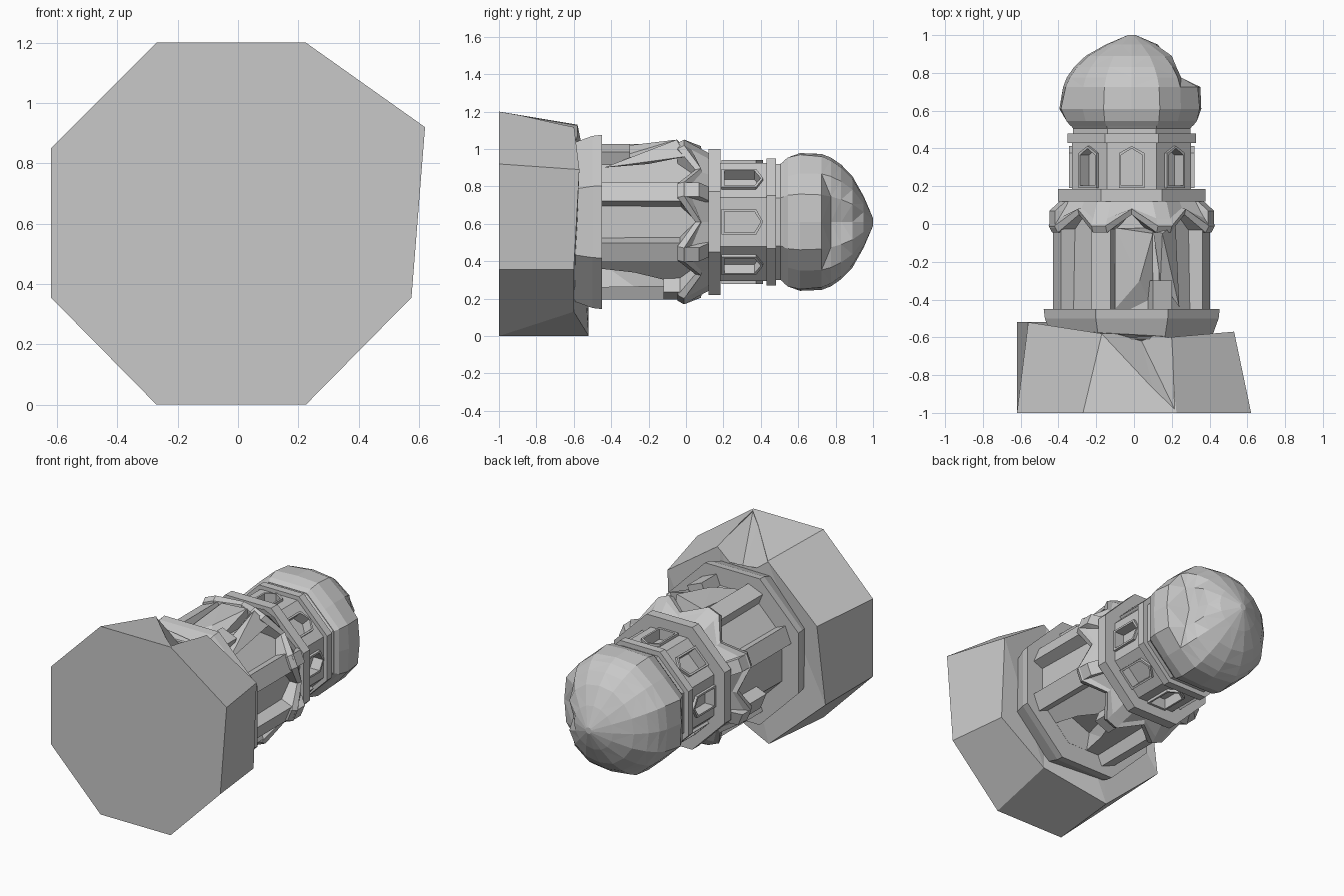
import bpy, bmesh, math
from mathutils import Vector

cube = bpy.data.objects.get("Cube")
if cube:
    bpy.data.objects.remove(cube)

stone = bpy.data.materials.new("grey_stone")
stone.use_nodes = True
COLOUR = (0.58, 0.58, 0.58, 1)
stone.diffuse_color = COLOUR
stone.node_tree.nodes["Principled BSDF"].inputs["Base Color"].default_value = COLOUR

CX, CZ = -0.012, 0.61
STEP = math.pi / 4


def polar(r, angle, y, t=0.0):
    """Point at radius r around the tower axis, slid t along the tangent."""
    c, s = math.cos(angle), math.sin(angle)
    return Vector((CX + r * c - t * s, y, CZ + r * s + t * c))


def finish(bm, name):
    bmesh.ops.recalc_face_normals(bm, faces=bm.faces)
    mesh = bpy.data.meshes.new(name)
    bm.to_mesh(mesh)
    bm.free()
    mesh.materials.append(stone)
    ob = bpy.data.objects.new(name, mesh)
    bpy.context.collection.objects.link(ob)
    return ob


def add_loft(bm, rings, cyclic=False):
    """Bridge rings of points, capping the ends unless cyclic."""
    loops = [[bm.verts.new(p) for p in ring] for ring in rings]
    n = len(loops[0])
    pairs = list(zip(loops, loops[1:]))
    if cyclic:
        pairs.append((loops[-1], loops[0]))
    for a, b in pairs:
        for i in range(n):
            j = (i + 1) % n
            bm.faces.new((a[i], a[j], b[j], b[i]))
    if not cyclic:
        bm.faces.new(loops[0])
        bm.faces.new(loops[-1])


def octagon(apothem, y):
    r = apothem / math.cos(STEP / 2)
    return [polar(r, (i + 0.5) * STEP, y) for i in range(8)]


def turned(name, profile):
    bm = bmesh.new()
    add_loft(bm, [octagon(a, y) for y, a in profile])
    return finish(bm, name)


def add_plate(bm, outline, angle, r0, r1):
    """Outline of (tangent, y) points, extruded outward."""
    add_loft(bm, [[polar(r, angle, y, t) for t, y in outline] for r in (r0, r1)])


def add_frame(bm, inner, outer, angle, r0, r1):
    combos = ((inner, r0), (inner, r1), (outer, r1), (outer, r0))
    add_loft(bm, [[polar(r, angle, y, t) for t, y in o] for o, r in combos], True)


def pointed(w, y0, y1, peak):
    return [(-w, y0), (w, y0), (w, y1), (0, peak), (-w, y1)]


def arcade_ring(mid, corner):
    """Zigzag ring: (radius, y) at each face middle and at each corner."""
    ring = []
    for k in range(8):
        ring.append(polar(mid[0], k * STEP, mid[1]))
        for t in (-.04, .04):
            ring.append(polar(corner[0], (k + 0.5) * STEP, corner[1], t))
    return ring


def cut(ob, cutter):
    cutter.hide_render = True
    mod = ob.modifiers.new("cut", "BOOLEAN")
    mod.object, mod.operation, mod.solver = cutter, "DIFFERENCE", "EXACT"
    bpy.context.view_layer.objects.active = ob
    bpy.ops.object.modifier_apply(modifier=mod.name)
    bpy.data.objects.remove(cutter)


def shard(name, points):
    """Convex chunk of broken masonry."""
    bm = bmesh.new()
    for p in points:
        bm.verts.new(p)
    bmesh.ops.convex_hull(bm, input=bm.verts)
    return finish(bm, name)


# Irregular eight-sided foundation with a chipped rim
front = [(-.62, .85), (-.27, 1.2), (.225, 1.2), (.62, .92),
         (.575, .355), (.225, 0), (-.27, 0), (-.62, .355)]
back = [(-.56, -.52, .84), (-.17, -.58, 1.13), (.18, -.6, 1.13), (.53, -.57, .89),
        (.53, -.6, .355), (.2, -.6, .13), (-.22, -.52, 0), (-.62, -.52, .355)]
bm = bmesh.new()
add_loft(bm, [[(x, -1, z) for x, z in front], back])
bmesh.ops.triangulate(bm, faces=bm.faces[-1:])
foundation = finish(bm, "foundation")
cut(foundation, shard("chip_cutter", [
    (-.2, -.55, 1.12), (.2, -.55, 1.11), (.1, -.87, 1.175), (.215, -.98, 1.19),
    (.04, -.62, 1.0), (-.2, -.55, 1.3), (.2, -.55, 1.3), (.1, -.87, 1.3), (.215, -.98, 1.3)]))

# Stepped plinth, shaft core and mouldings
turned("plinth", [(-.61, .42), (-.5, .46), (-.45, .466)])
core = turned("shaft_core", [(-.46, .35), (.13, .34)])
turned("collar", [(.12, .39), (.185, .39)])
turned("upper_ring", [(.43, .34), (.48, .34)])
turned("neck", [(.47, .31), (.505, .31), (.525, .325)])

# Breach in the underside of the shaft
breach = 6.5 * STEP
cut(core, shard("breach_cutter", [polar(r, breach, y, t) for r, t, y in (
    (.2, -.1, -.449), (.2, .1, -.449), (.5, -.17, -.449), (.5, .17, -.449),
    (.28, 0, -.1), (.5, -.1, -.06), (.5, .1, -.06))]))

# Corner pilasters, some of them broken off
bm = bmesh.new()
broken = {1: (-.45, -.3), 4: (-.2, .02), 6: (-.12, .02)}
for k in range(8):
    y0, y1 = broken.get(k, (-.46, .02))
    add_plate(bm, [(-.055, y0), (.055, y0), (.055, y1), (-.055, y1)],
              (k + 0.5) * STEP, .33, .427)
finish(bm, "pilasters")

# Pointed arcade: a thin zigzag hood with the wall leaning back to the collar
bm = bmesh.new()
add_loft(bm, [arcade_ring((.32, .05), (.34, -.045)), arcade_ring((.395, .05), (.44, -.045)),
              arcade_ring((.405, .08), (.46, -.01)), arcade_ring((.375, .085), (.435, .03)),
              arcade_ring((.355, .125), (.38, .125)), arcade_ring((.32, .125), (.34, .125))],
         cyclic=True)
for k in (0, 3, 4, 7):
    # Small blocks left standing on the side corners
    add_loft(bm, [[polar(r, (k + 0.5) * STEP, y, t) for r, t in
                   ((.34, -.05), (.34, .05), (ro, .04), (ro, -.04))]
                  for y, ro in ((-.02, .455), (.07, .455), (.125, .39))])
finish(bm, "arcade_hood")

# Window gallery
gallery = turned("gallery", [(.18, .315), (.44, .315)])
opening = pointed(.056, .205, .365, .4)
bm = bmesh.new()
for k in range(8):
    add_plate(bm, opening, k * STEP, .265, .4)
cut(gallery, finish(bm, "window_cutter"))
bm = bmesh.new()
for k in range(8):
    add_frame(bm, opening, pointed(.068, .19, .375, .413), k * STEP, .3, .332)
finish(bm, "window_frames")

# Faceted dome, rounder toward the tip, with a collapsed side
bm = bmesh.new()
rings = []
limits = {.775: .25, .83: .225, .89: .2}
for y, a, roundness in ((.52, .325, 0), (.545, .345, 0), (.61, .366, .3), (.725, .36, .5),
                        (.775, .34, .6), (.83, .302, .7), (.89, .24, .8),
                        (.95, .135, 1), (1.0, .02, 1)):
    ring = []
    for i in range(16):
        angle = i * STEP / 2
        corner = 1 / math.cos(STEP / 2) if i % 2 else 1
        r = a * (corner + (1.02 - corner) * roundness)
        p = polar(r, angle, y)
        if y in limits and .36 < p.z < .88:
            p.x = min(p.x, limits[y] - (.03 if i % 4 == 0 else 0))
        if y == .61 and p.x < -.3:
            p.x -= .015
        ring.append(p)
    rings.append(ring)
add_loft(bm, rings)
bmesh.ops.triangulate(bm, faces=[f for f in bm.faces
                                 if f.calc_center_median().y > .72 and len(f.verts) == 4])
finish(bm, "dome")

# Collapsed masonry over the top niche and the broken pilaster beside it
shard("collapsed_slab", [(-.1, -.45, .98), (-.1, -.02, 1.02), (.03, -.3, 1.02),
                         (.1, -.05, 1.05), (.1, -.45, .93), (-.1, -.45, .93),
                         (.1, -.02, .93), (-.1, -.02, .93)])
shard("leaning_shard", [(.1, -.03, 1.0), (.15, -.05, 1.05), (.22, 0, .96), (.24, -.44, .9),
                        (.2, -.2, .92), (.14, -.3, .95)])
